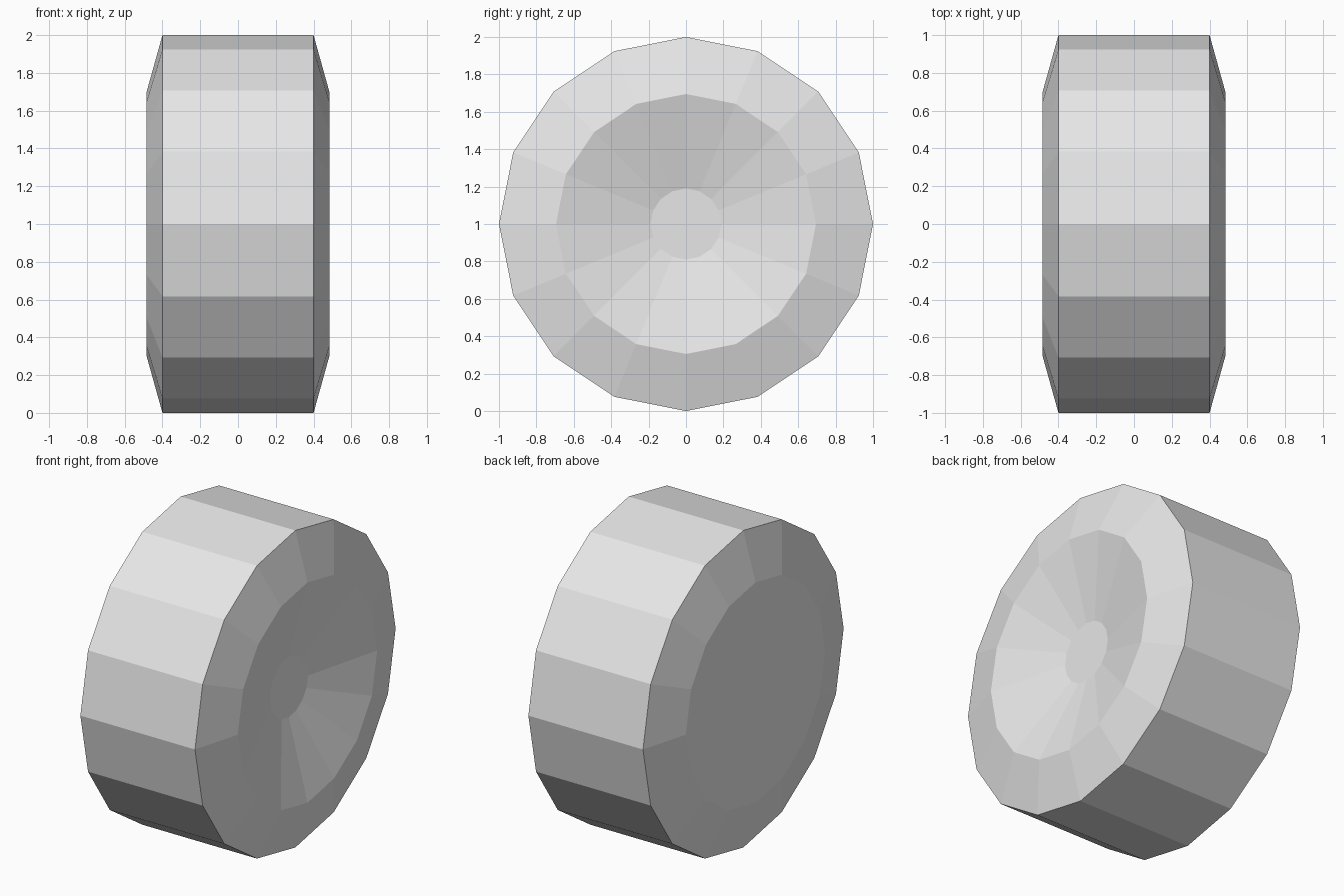
import bpy, bmesh
from math import cos, sin, tau

cube = bpy.data.objects.get("Cube")
if cube:
    bpy.data.objects.remove(cube, do_unlink=True)

SIDES = 16

# Single light grey material
grey = bpy.data.materials.new("light_grey")
grey.use_nodes = True
colour = (0.8, 0.8, 0.8, 1.0)
grey.diffuse_color = colour
grey.node_tree.nodes["Principled BSDF"].inputs["Base Color"].default_value = colour


def lathe_x(name, profile, centre_z):
    """Turn a (x, radius) profile round the x axis and cap both ends."""
    bm = bmesh.new()
    rings = []
    for x, radius in profile:
        angles = [tau * i / SIDES for i in range(SIDES)]
        rings.append([bm.verts.new((x, radius * sin(a), centre_z + radius * cos(a)))
                      for a in angles])
    for first, second in zip(rings, rings[1:]):
        for i in range(SIDES):
            j = (i + 1) % SIDES
            bm.faces.new((first[i], first[j], second[j], second[i]))
    bm.faces.new(rings[0])
    bm.faces.new(rings[-1])
    bmesh.ops.recalc_face_normals(bm, faces=bm.faces)
    mesh = bpy.data.meshes.new(name)
    bm.to_mesh(mesh)
    bm.free()
    mesh.materials.append(grey)
    obj = bpy.data.objects.new(name, mesh)
    bpy.context.collection.objects.link(obj)
    return obj


# Flat inner side, bevel, tread, bevel, dished outer side, flat hub
wheel_profile = [
    (-0.485, 0.695),
    (-0.4, 1.0),
    (0.4, 1.0),
    (0.485, 0.695),
    (0.355, 0.19),
]
lathe_x("wheel", wheel_profile, 1.0)
